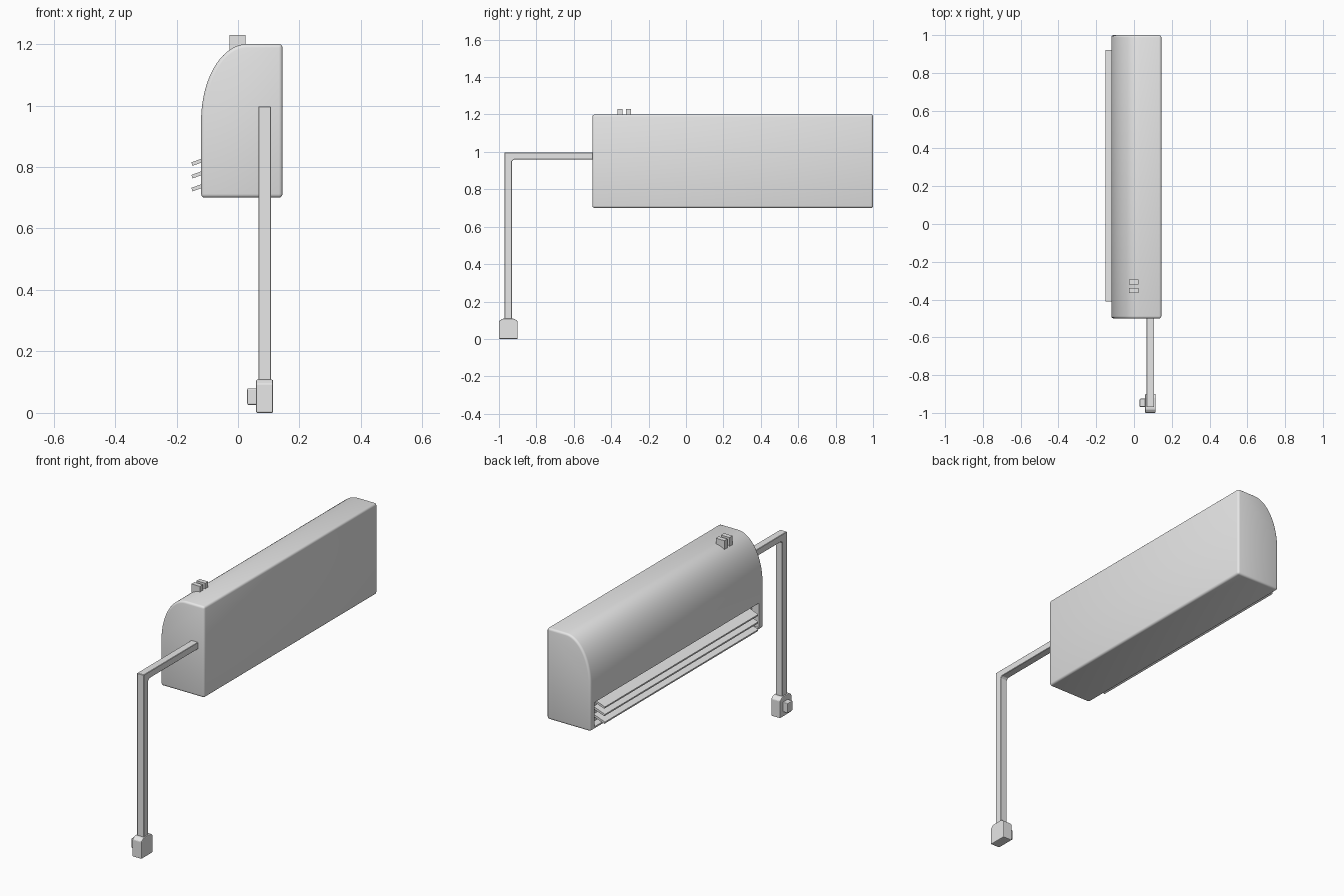
import bpy, bmesh, math
from mathutils import Vector

cube = bpy.data.objects.get("Cube")
if cube:
    bpy.data.objects.remove(cube, do_unlink=True)

grey = bpy.data.materials.new("light grey plastic")
grey.use_nodes = True
colour = (0.8, 0.8, 0.8, 1)
grey.diffuse_color = colour
grey.node_tree.nodes["Principled BSDF"].inputs["Base Color"].default_value = colour


def activate(ob):
    bpy.ops.object.select_all(action='DESELECT')
    ob.select_set(True)
    bpy.context.view_layer.objects.active = ob


def prism(name, points, lo, hi, axis, bevel=0, segments=2):
    """Extrude a flat profile along x (profile in y, z) or y (profile in x, z)."""
    def place(p, d):
        return Vector((d, *p)) if axis == 'x' else Vector((p[0], d, p[1]))
    bm = bmesh.new()
    face = bm.faces.new([bm.verts.new(place(p, lo)) for p in points])
    result = bmesh.ops.extrude_face_region(bm, geom=[face])
    moved = [v for v in result["geom"] if isinstance(v, bmesh.types.BMVert)]
    shift = place((0, 0), hi - lo)
    bmesh.ops.translate(bm, verts=moved, vec=shift)
    bmesh.ops.recalc_face_normals(bm, faces=bm.faces)
    mesh = bpy.data.meshes.new(name)
    bm.to_mesh(mesh)
    bm.free()
    mesh.materials.append(grey)
    ob = bpy.data.objects.new(name, mesh)
    bpy.context.collection.objects.link(ob)
    if bevel:
        activate(ob)
        mod = ob.modifiers.new("Bevel", 'BEVEL')
        mod.width = bevel
        mod.segments = segments
        mod.limit_method = 'ANGLE'
        bpy.ops.object.modifier_apply(modifier=mod.name)
    return ob


def box(name, x, y, z, bevel=0):
    corners = [(x[0], z[0]), (x[1], z[0]), (x[1], z[1]), (x[0], z[1])]
    return prism(name, corners, y[0], y[1], 'y', bevel)


# Casing: flat back, rounded upper front
arc = [(0.03 - 0.15 * math.cos(a), 0.95 + 0.25 * math.sin(a))
       for a in (math.pi / 2 * i / 20 for i in range(21))]
casing = prism("casing", [(-0.12, 0.7)] + arc + [(0.145, 1.2), (0.145, 0.7)],
               -0.5, 1, 'y', bevel=0.012, segments=3)

# Air outlet recess
cutter = box("outlet_cutter", (-0.2, -0.08), (-0.46, 0.965), (0.715, 0.848))
cutter.hide_render = True
activate(casing)
cut = casing.modifiers.new("Outlet", 'BOOLEAN')
cut.operation = 'DIFFERENCE'
cut.solver = 'EXACT'
cut.object = cutter
bpy.ops.object.modifier_apply(modifier=cut.name)
bpy.data.objects.remove(cutter, do_unlink=True)
bpy.ops.object.shade_smooth_by_angle(angle=math.radians(35))

# Tilted outlet slats
for i, z in enumerate((0.739, 0.781, 0.822)):
    slat = box(f"outlet_slat_{i + 1}", (-0.037, 0.037), (-0.41, 0.92), (-0.006, 0.006))
    slat.location = (-0.115, 0, z)
    slat.rotation_euler.y = math.radians(-20)

# Buttons on top
for i, y in enumerate((-0.365, -0.32)):
    box(f"top_button_{i + 1}", (-0.027, 0.025), (y, y + 0.026), (1.16, 1.23))

# Power cable: out of the casing, then down to the plug
prism("power_cable",
      [(-0.49, 0.997), (-0.97, 0.997), (-0.97, 0.09), (-0.93, 0.09),
       (-0.93, 0.95), (-0.92, 0.96), (-0.49, 0.96)],
      0.066, 0.107, 'x', bevel=0.002, segments=1)

# Plug with chamfered shoulders and a contact block
prism("plug",
      [(-1, 0), (-0.9, 0), (-0.9, 0.095), (-0.918, 0.108), (-0.982, 0.108), (-1, 0.095)],
      0.059, 0.114, 'x', bevel=0.004)
box("plug_contact", (0.03, 0.065), (-0.968, -0.925), (0.026, 0.08), bevel=0.004)
